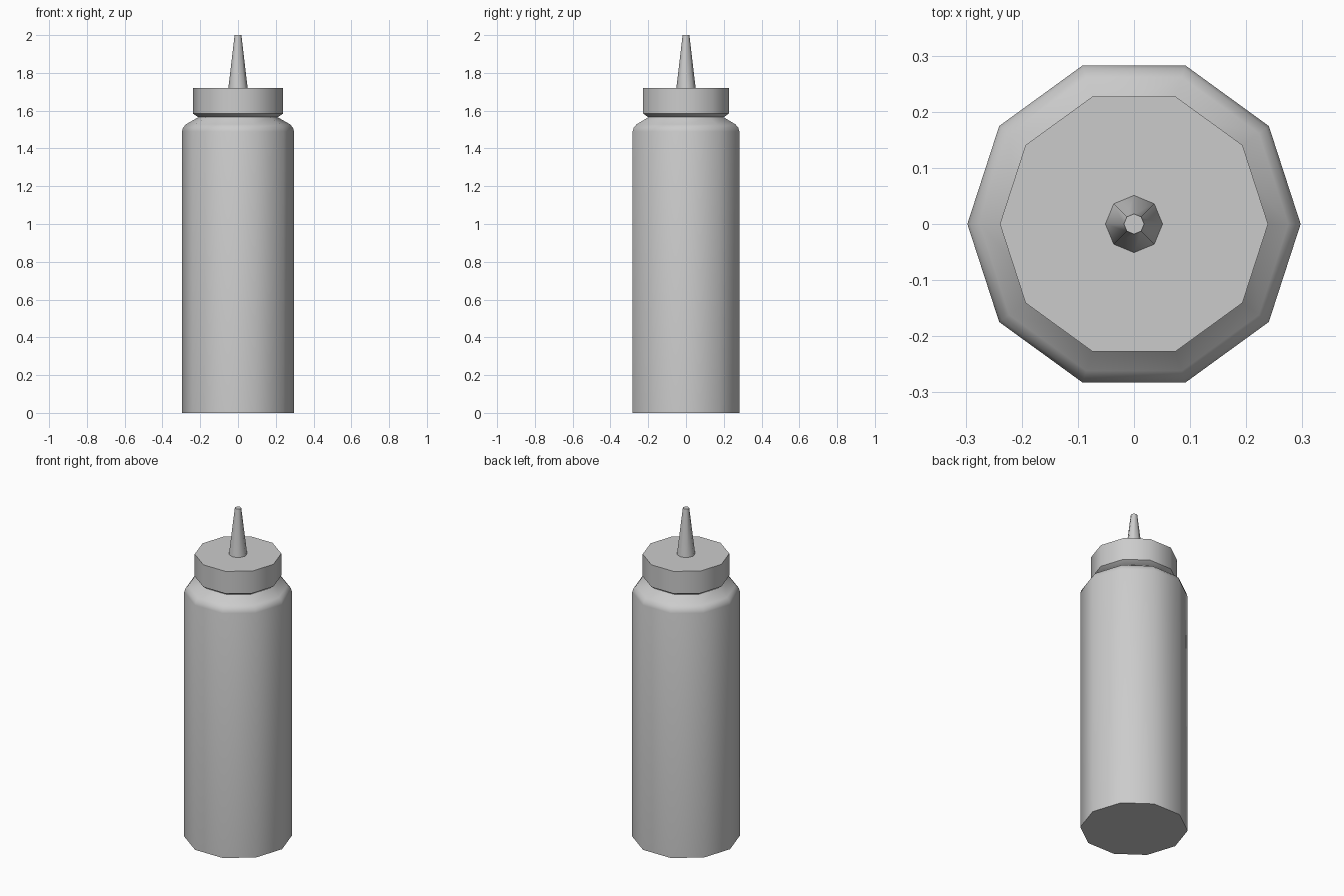
import bpy
import bmesh
from math import cos, sin, tau, radians

cube = bpy.data.objects.get("Cube")
if cube:
    bpy.data.objects.remove(cube, do_unlink=True)

grey = bpy.data.materials.new("light grey plastic")
grey.use_nodes = True
colour = (0.6, 0.6, 0.6, 1)
grey.diffuse_color = colour
grey.node_tree.nodes["Principled BSDF"].inputs["Base Color"].default_value = colour


def lathe(name, profile, sides, smooth_angle):
    """Closed solid of revolution from (radius, height) points, bottom to top."""
    bm = bmesh.new()
    rings = [[bm.verts.new((r * cos(tau * i / sides), r * sin(tau * i / sides), z))
              for i in range(sides)] for r, z in profile]
    for low, high in zip(rings, rings[1:]):
        for i in range(sides):
            j = (i + 1) % sides
            bm.faces.new((low[i], low[j], high[j], high[i]))
    bm.faces.new(rings[0][::-1])
    bm.faces.new(rings[-1])
    mesh = bpy.data.meshes.new(name)
    bm.to_mesh(mesh)
    bm.free()
    mesh.materials.append(grey)
    obj = bpy.data.objects.new(name, mesh)
    bpy.context.collection.objects.link(obj)
    bpy.ops.object.select_all(action="DESELECT")
    obj.select_set(True)
    bpy.context.view_layer.objects.active = obj
    bpy.ops.object.shade_smooth_by_angle(angle=radians(smooth_angle))


# Bottle with rounded shoulder and neck
lathe("bottle_body", [(0.297, 0), (0.297, 1.49), (0.291, 1.51), (0.275, 1.528),
                      (0.21, 1.565), (0.205, 1.58)], 10, 50)

# Screw cap with sloped underside
lathe("cap", [(0.205, 1.562), (0.239, 1.585), (0.239, 1.72)], 10, 40)

# Tapered nozzle
lathe("nozzle", [(0.051, 1.72), (0.018, 2.0)], 8, 50)
